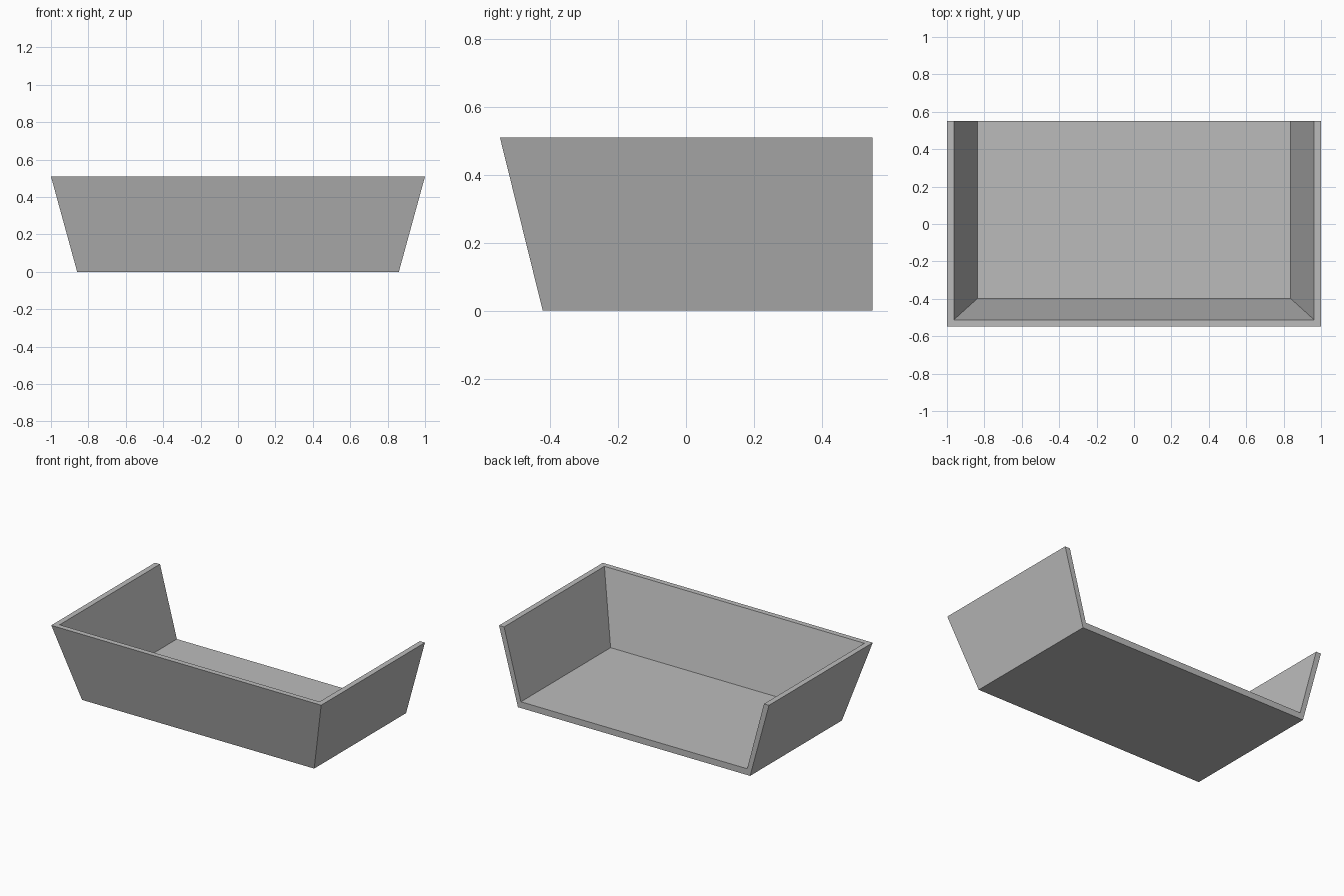
import bpy
import bmesh

cube = bpy.data.objects.get("Cube")
if cube:
    bpy.data.objects.remove(cube, do_unlink=True)

# Plain grey finish
grey = bpy.data.materials.new("plain grey")
grey.use_nodes = True
colour = (0.5, 0.5, 0.5, 1)
grey.diffuse_color = colour
grey.node_tree.nodes["Principled BSDF"].inputs["Base Color"].default_value = colour

BACK = 0.55
HEIGHT = 0.51
FLOOR = 0.042

bm = bmesh.new()


def ring(half_width, front, z):
    """Corners in order: back left, front left, front right, back right."""
    corners = ((half_width, BACK), (half_width, front),
               (-half_width, front), (-half_width, BACK))
    return [bm.verts.new((x, y, z)) for x, y in corners]


# Rings run up the outside, over the rim and down the inside
rings = [
    ring(0.86, -0.422, 0),
    ring(1.0, -0.548, HEIGHT),
    ring(0.963, -0.512, HEIGHT),
    ring(0.838, -0.399, FLOOR),
]

# Left, front and right walls with their rims
for low, high in zip(rings, rings[1:]):
    for i in range(3):
        bm.faces.new((low[i], low[i + 1], high[i + 1], high[i]))

# Underside and inner floor
bm.faces.new(rings[0])
bm.faces.new(rings[-1])

# Cut edge around the open back: left wall, floor and right wall
outer, rim, inner_rim, inner = rings
for side in (0, 3):
    bm.faces.new((outer[side], rim[side], inner_rim[side], inner[side]))
bm.faces.new((outer[0], inner[0], inner[3], outer[3]))

bmesh.ops.recalc_face_normals(bm, faces=bm.faces)
mesh = bpy.data.meshes.new("open_back_tray")
bm.to_mesh(mesh)
bm.free()
mesh.materials.append(grey)
tray = bpy.data.objects.new("open_back_tray", mesh)
bpy.context.collection.objects.link(tray)
